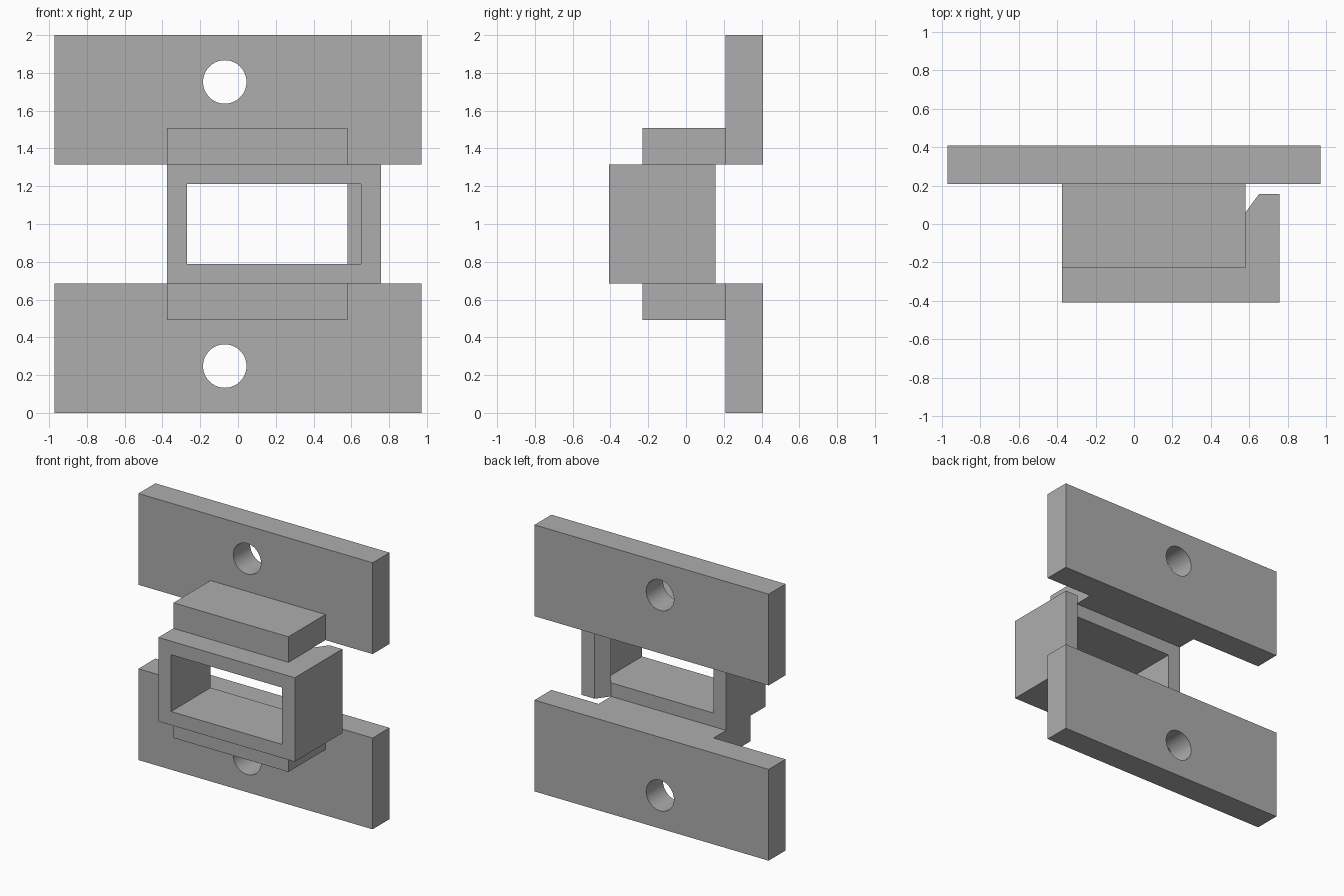
import bpy, bmesh, math
from mathutils import Matrix

cube = bpy.data.objects.get("Cube")
if cube:
    bpy.data.objects.remove(cube, do_unlink=True)

# One plain grey for the whole bracket
grey = bpy.data.materials.new("plain_grey")
grey.use_nodes = True
colour = (0.42, 0.42, 0.42, 1)
grey.diffuse_color = colour
grey.node_tree.nodes["Principled BSDF"].inputs["Base Color"].default_value = colour

MID = 1.0          # mirror height
GAP = 0.315        # half height of the sleeve
SLEEVE_BACK = 0.06


def make_object(name, bm):
    bmesh.ops.recalc_face_normals(bm, faces=bm.faces)
    mesh = bpy.data.meshes.new(name)
    bm.to_mesh(mesh)
    bm.free()
    obj = bpy.data.objects.new(name, mesh)
    bpy.context.collection.objects.link(obj)
    mesh.materials.append(grey)
    return obj


def prism(name, outline, z0, z1):
    """Extrude an x-y outline from z0 up to z1."""
    bm = bmesh.new()
    face = bm.faces.new([bm.verts.new((x, y, z0)) for x, y in outline])
    top = bmesh.ops.extrude_face_region(bm, geom=[face])["geom"]
    verts = [v for v in top if isinstance(v, bmesh.types.BMVert)]
    bmesh.ops.translate(bm, verts=verts, vec=(0, 0, z1 - z0))
    return make_object(name, bm)


def box(name, x0, x1, y0, y1, z0, z1):
    return prism(name, [(x0, y0), (x1, y0), (x1, y1), (x0, y1)], z0, z1)


def cut(obj, cutter):
    """Subtract the cutter, bake the result and remove the cutter."""
    cutter.hide_render = True
    mod = obj.modifiers.new("cut", "BOOLEAN")
    mod.operation, mod.solver, mod.object = "DIFFERENCE", "EXACT", cutter
    bpy.ops.object.select_all(action="DESELECT")
    bpy.context.view_layer.objects.active = obj
    obj.select_set(True)
    bpy.ops.object.modifier_apply(modifier=mod.name)
    bpy.data.objects.remove(cutter, do_unlink=True)
    bpy.ops.object.shade_smooth_by_angle(angle=math.radians(30))


def drill(name, x, y, z, radius):
    """Round cutter running front to back."""
    bm = bmesh.new()
    bmesh.ops.create_cone(bm, cap_ends=True, segments=64, radius1=radius,
                          radius2=radius, depth=1,
                          matrix=Matrix.Translation((x, y, z)) @ Matrix.Rotation(math.pi / 2, 4, "X"))
    return make_object(name, bm)


# Mounting plates and the spacer blocks, mirrored above and below the sleeve
for side, sign in (("lower", -1), ("upper", 1)):
    def span(a, b):
        return sorted((MID + sign * a, MID + sign * b))

    plate = box(side + "_mounting_plate", -0.972, 0.972, 0.208, 0.408, *span(GAP, 1))
    cut(plate, drill("hole_cutter", -0.07, 0.3, MID + sign * 0.752, 0.115))
    box(side + "_spacer_block", -0.375, 0.58, -0.23, 0.208, *span(GAP, 0.507))

# Rectangular sleeve, open front to back
sleeve = box("sleeve", -0.375, 0.757, -0.408, SLEEVE_BACK, MID - GAP, MID + GAP)
cut(sleeve, box("window_cutter", -0.27, 0.65, -1, 1, MID - 0.213, MID + 0.213))

# Chamfered snap hook behind the right wall of the sleeve
prism("snap_hook", [(0.58, SLEEVE_BACK), (0.757, SLEEVE_BACK), (0.757, 0.155), (0.65, 0.155)],
      MID - GAP, MID + GAP)
